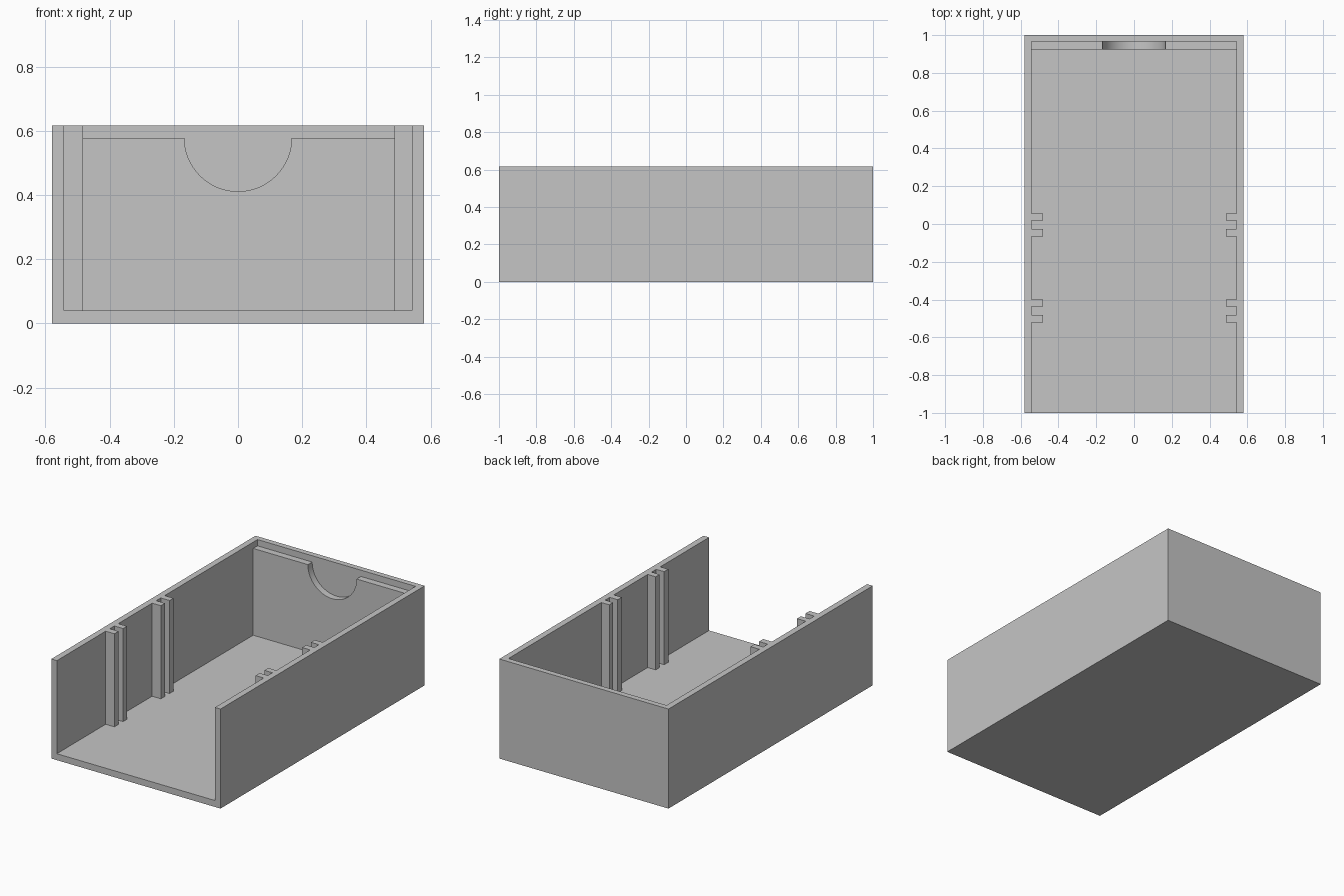
import bpy
import bmesh
from math import pi, cos, sin
from mathutils import Vector

cube = bpy.data.objects.get("Cube")
if cube:
    bpy.data.objects.remove(cube, do_unlink=True)

HALF_W, HALF_L, HEIGHT = 0.58, 1.0, 0.617
INNER_W, FLOOR = 0.542, 0.04
BACK_INNER, LEDGE_FRONT, LEDGE_TOP = 0.965, 0.923, 0.578
NOTCH_R = 0.167
RIBS = [(-0.522, -0.482), (-0.437, -0.399), (-0.067, -0.027), (0.018, 0.056)]

grey = bpy.data.materials.new("light grey plastic")
grey.use_nodes = True
grey.diffuse_color = (0.56, 0.56, 0.56, 1)
bsdf = next(n for n in grey.node_tree.nodes if n.type == 'BSDF_PRINCIPLED')
bsdf.inputs["Base Color"].default_value = grey.diffuse_color


def prism(name, outline, depth):
    """Extrude a closed 3D outline along a vector."""
    bm = bmesh.new()
    face = bm.faces.new([bm.verts.new(p) for p in outline])
    extruded = bmesh.ops.extrude_face_region(bm, geom=[face], use_keep_orig=True)
    moved = [g for g in extruded["geom"] if isinstance(g, bmesh.types.BMVert)]
    bmesh.ops.translate(bm, verts=moved, vec=Vector(depth))
    bmesh.ops.recalc_face_normals(bm, faces=bm.faces)
    mesh = bpy.data.meshes.new(name)
    bm.to_mesh(mesh)
    bm.free()
    mesh.materials.append(grey)
    obj = bpy.data.objects.new(name, mesh)
    bpy.context.collection.objects.link(obj)
    return obj


def side_outline(x_wall, x_rib):
    """Inside edge of one wall, stepping around each rib, front to back."""
    points = [(x_wall, -HALF_L - 0.1, FLOOR)]
    for y0, y1 in RIBS:
        points += [(x, y, FLOOR) for x, y in
                   ((x_wall, y0), (x_rib, y0), (x_rib, y1), (x_wall, y1))]
    return points + [(x_wall, BACK_INNER, FLOOR)]


# Outer block, hollowed by a cavity that leaves the floor, walls and ribs
case = prism("case_shell", [(x, y, 0) for x, y in (
    (-HALF_W, -HALF_L), (HALF_W, -HALF_L),
    (HALF_W, HALF_L), (-HALF_W, HALF_L))], (0, 0, HEIGHT))
cavity = prism("cavity_cutter",
               side_outline(INNER_W, 0.487) + side_outline(-INNER_W, -0.482)[::-1],
               (0, 0, HEIGHT))
cavity.hide_render = True

cut = case.modifiers.new("hollow", 'BOOLEAN')
cut.operation = 'DIFFERENCE'
cut.solver = 'EXACT'
cut.object = cavity
bpy.context.view_layer.objects.active = case
case.select_set(True)
bpy.ops.object.modifier_apply(modifier=cut.name)
bpy.data.objects.remove(cavity, do_unlink=True)

# Lower inner back panel with a half-round finger notch
arc = [(NOTCH_R * cos(a), LEDGE_TOP - NOTCH_R * sin(a))
       for a in (pi * i / 48 for i in range(49))]
profile = [(-INNER_W, LEDGE_TOP), (-INNER_W, FLOOR),
           (INNER_W, FLOOR), (INNER_W, LEDGE_TOP)] + arc
panel = prism("back_ledge_panel", [(x, LEDGE_FRONT, z) for x, z in profile],
              (0, BACK_INNER - LEDGE_FRONT, 0))

# Smooth the notch while keeping the corners sharp
case.select_set(False)
panel.select_set(True)
bpy.context.view_layer.objects.active = panel
bpy.ops.object.shade_smooth_by_angle(angle=pi / 6)
